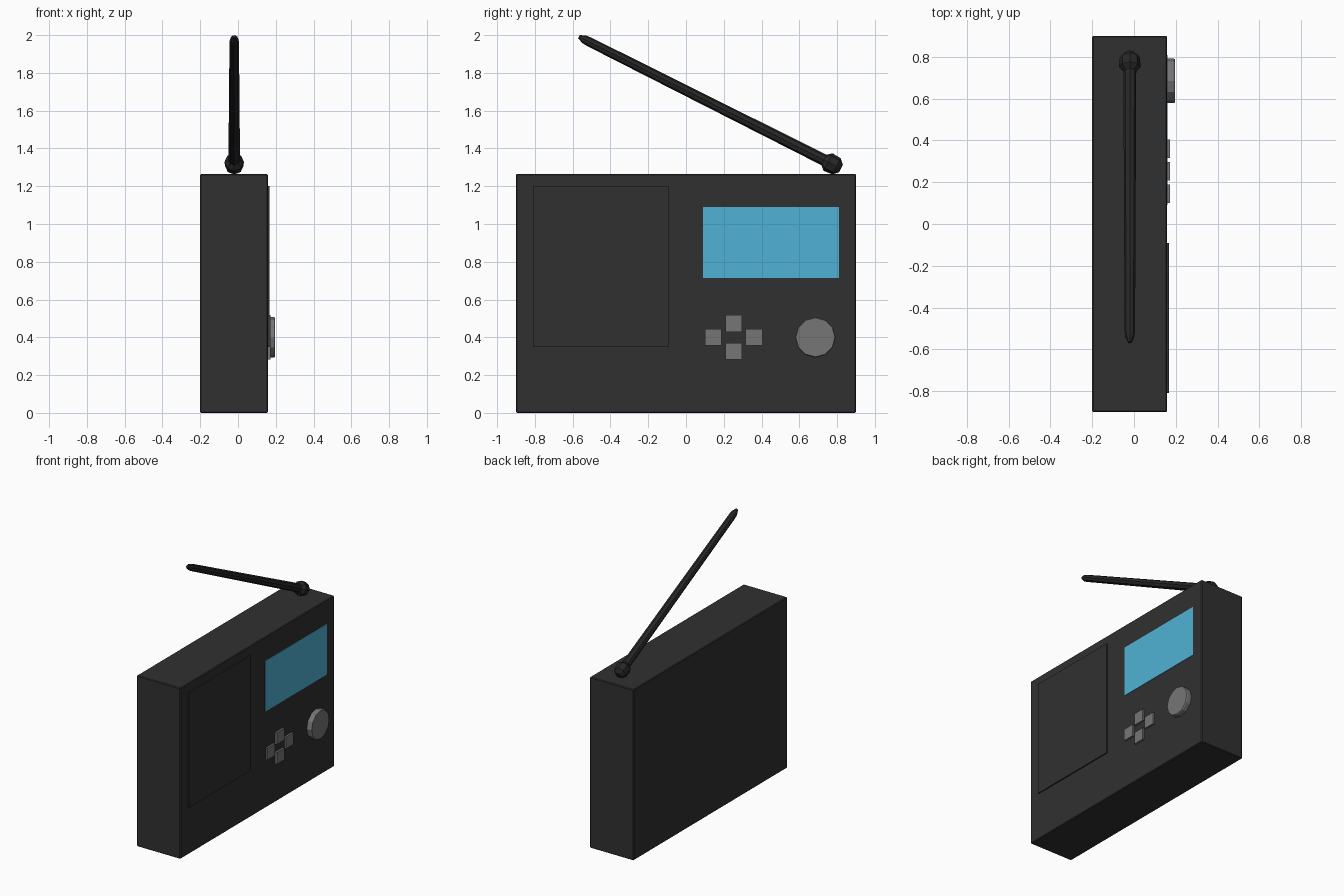
import bpy, bmesh, math
from mathutils import Vector

cube = bpy.data.objects.get("Cube")
if cube:
    bpy.data.objects.remove(cube, do_unlink=True)


def material(name, rgb):
    m = bpy.data.materials.new(name)
    m.use_nodes = True
    m.diffuse_color = (*rgb, 1)
    m.node_tree.nodes["Principled BSDF"].inputs["Base Color"].default_value = (*rgb, 1)
    return m


CHARCOAL = material("charcoal plastic", (0.03, 0.03, 0.03))
BLACK = material("black antenna", (0.02, 0.02, 0.02))
GREY = material("grey controls", (0.18, 0.18, 0.18))
BLUE = material("blue display", (0.08, 0.44, 0.66))


def add_object(name, bm, mat):
    bmesh.ops.recalc_face_normals(bm, faces=bm.faces)
    mesh = bpy.data.meshes.new(name)
    bm.to_mesh(mesh)
    bm.free()
    mesh.materials.append(mat)
    obj = bpy.data.objects.new(name, mesh)
    bpy.context.collection.objects.link(obj)
    return obj


def box(name, low, high, mat, bevel=0):
    low, high = Vector(low), Vector(high)
    bm = bmesh.new()
    bmesh.ops.create_cube(bm, size=1)
    bmesh.ops.scale(bm, vec=high - low, verts=bm.verts)
    bmesh.ops.translate(bm, vec=(low + high) / 2, verts=bm.verts)
    obj = add_object(name, bm, mat)
    if bevel:
        mod = obj.modifiers.new("edge bevel", "BEVEL")
        mod.width = bevel
        mod.segments = 1
    return obj


def lathe(name, origin, axis, profile, sides, mat):
    """Rings of (distance along axis, radius), closed at both ends."""
    turn = Vector(axis).to_track_quat("Z", "Y")
    bm = bmesh.new()
    rings = []
    for d, r in profile:
        angles = [math.tau * i / sides for i in range(sides)]
        rings.append([bm.verts.new(Vector(origin) + turn @ Vector(
            (r * math.cos(a), r * math.sin(a), d))) for a in angles])
    for a, b in zip(rings, rings[1:]):
        for i in range(sides):
            j = (i + 1) % sides
            bm.faces.new((a[i], a[j], b[j], b[i]))
    bm.faces.new(rings[0])
    bm.faces.new(rings[-1])
    return add_object(name, bm, mat)


# Case; its control face points to +x
FACE = 0.158
box("case", (-0.2, -0.9, 0), (FACE, 0.9, 1.265), CHARCOAL, 0.005)

# Raised speaker panel and display
box("speaker_panel", (FACE - 0.01, -0.81, 0.35), (FACE + 0.009, -0.09, 1.2), CHARCOAL)
box("display", (FACE - 0.01, 0.09, 0.715), (FACE + 0.003, 0.81, 1.09), BLUE)

# Cross of four square buttons
for name, dy, dz in (("left", -0.108, 0), ("right", 0.108, 0),
                     ("upper", 0, 0.073), ("lower", 0, -0.073)):
    y, z = 0.252 + dy, 0.4 + dz
    box(name + "_button", (FACE - 0.01, y - 0.044, z - 0.044),
        (FACE + 0.014, y + 0.044, z + 0.044), GREY)

# Tuning knob
lathe("tuning_knob", (FACE, 0.685, 0.4), (1, 0, 0),
      [(-0.01, 0.107), (0.032, 0.107), (0.038, 0.103)], 12, GREY)

# Tilted antenna: faceted ball joint, then a tapering rod with a pointed tip
pivot = Vector((-0.02, 0.772, 1.318))
tip = Vector((-0.02, -0.567, 1.992))
length = (tip - pivot).length
lathe("antenna_joint", pivot, tip - pivot,
      [(-0.054, 0.022), (-0.028, 0.048), (0.022, 0.052), (0.05, 0.028)], 8, BLACK)
lathe("antenna_rod", pivot, tip - pivot,
      [(0, 0.031), (length - 0.06, 0.025), (length - 0.03, 0.022), (length, 0.009)], 8, BLACK)
